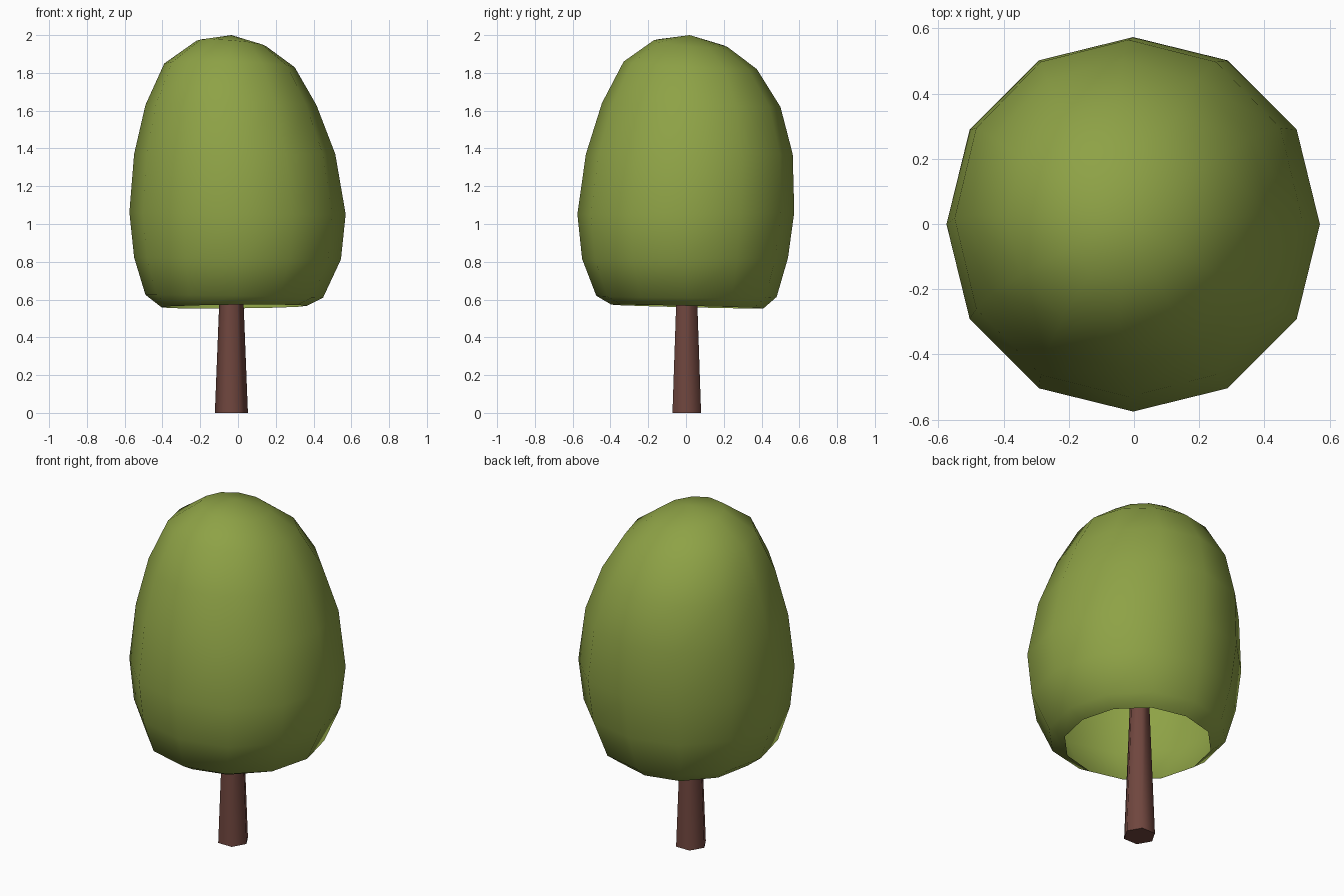
import bpy, bmesh, math

if "Cube" in bpy.data.objects:
    bpy.data.objects.remove(bpy.data.objects["Cube"])


def material(name, rgb):
    m = bpy.data.materials.new(name)
    m.diffuse_color = (*rgb, 1)
    m.use_nodes = True
    m.node_tree.nodes["Principled BSDF"].inputs["Base Color"].default_value = m.diffuse_color
    return m


def finish(bm, name, mat, angle):
    bmesh.ops.recalc_face_normals(bm, faces=bm.faces)
    me = bpy.data.meshes.new(name)
    bm.to_mesh(me)
    bm.free()
    me.materials.append(mat)
    ob = bpy.data.objects.new(name, me)
    bpy.context.collection.objects.link(ob)
    bpy.ops.object.select_all(action='DESELECT')
    ob.select_set(True)
    bpy.context.view_layer.objects.active = ob
    bpy.ops.object.shade_smooth_by_angle(angle=math.radians(angle))
    return ob


def bridge(bm, a, b):
    n = len(a)
    for i in range(n):
        j = (i + 1) % n
        bm.faces.new((a[i], a[j], b[j], b[i]))


leaf = material("leaf green", (0.27, 0.361, 0.061))
bark = material("bark brown", (0.16, 0.061, 0.048))

# Crown: uneven twelve-sided shell, open underneath
# each ring: z, left x, right x, front y, back y, z tilt along x, z tilt along y
RINGS = [
    (0.563, -0.405, 0.365, -0.395, 0.41, 0.004, -0.010),
    (0.617, -0.49, 0.45, -0.475, 0.48, -0.008, -0.003),
    (0.818, -0.55, 0.545, -0.55, 0.54, -0.005, 0.003),
    (1.057, -0.575, 0.57, -0.575, 0.573, -0.005, 0.005),
    (1.37, -0.55, 0.515, -0.53, 0.565, 0.0, 0.0),
    (1.63, -0.49, 0.415, -0.445, 0.50, 0.0, -0.010),
    (1.84, -0.39, 0.30, -0.33, 0.375, -0.010, -0.020),
    (1.955, -0.22, 0.15, -0.17, 0.22, -0.015, -0.018),
]
SIDES = 12
bm = bmesh.new()
loops = []
for z, xl, xr, yf, yb, tx, ty in RINGS:
    loop = []
    for i in range(SIDES):
        a = 2 * math.pi * i / SIDES
        c, s = math.cos(a), math.sin(a)
        k = 1 + 0.015 * math.sin(2 * a) ** 2
        loop.append(bm.verts.new(((xl + xr) / 2 + (xr - xl) / 2 * c * k,
                                  (yf + yb) / 2 + (yb - yf) / 2 * s * k,
                                  z + tx * c + ty * s)))
    loops.append(loop)
for a, b in zip(loops, loops[1:]):
    bridge(bm, a, b)
tip = bm.verts.new((-0.035, 0.02, 2.0))
for i in range(SIDES):
    bm.faces.new((loops[-1][i], loops[-1][(i + 1) % SIDES], tip))
finish(bm, "crown", leaf, 80)

# Trunk: tapered six-sided post reaching up inside the crown
bm = bmesh.new()
ends = []
for z, r in ((0.0, 0.0875), (1.0, 0.048)):
    ends.append([bm.verts.new((-0.035 + r * math.cos(i * math.pi / 3),
                               0.004 + r * math.sin(i * math.pi / 3), z))
                 for i in range(6)])
bridge(bm, *ends)
for e in ends:
    bm.faces.new(e)
finish(bm, "trunk", bark, 65)
